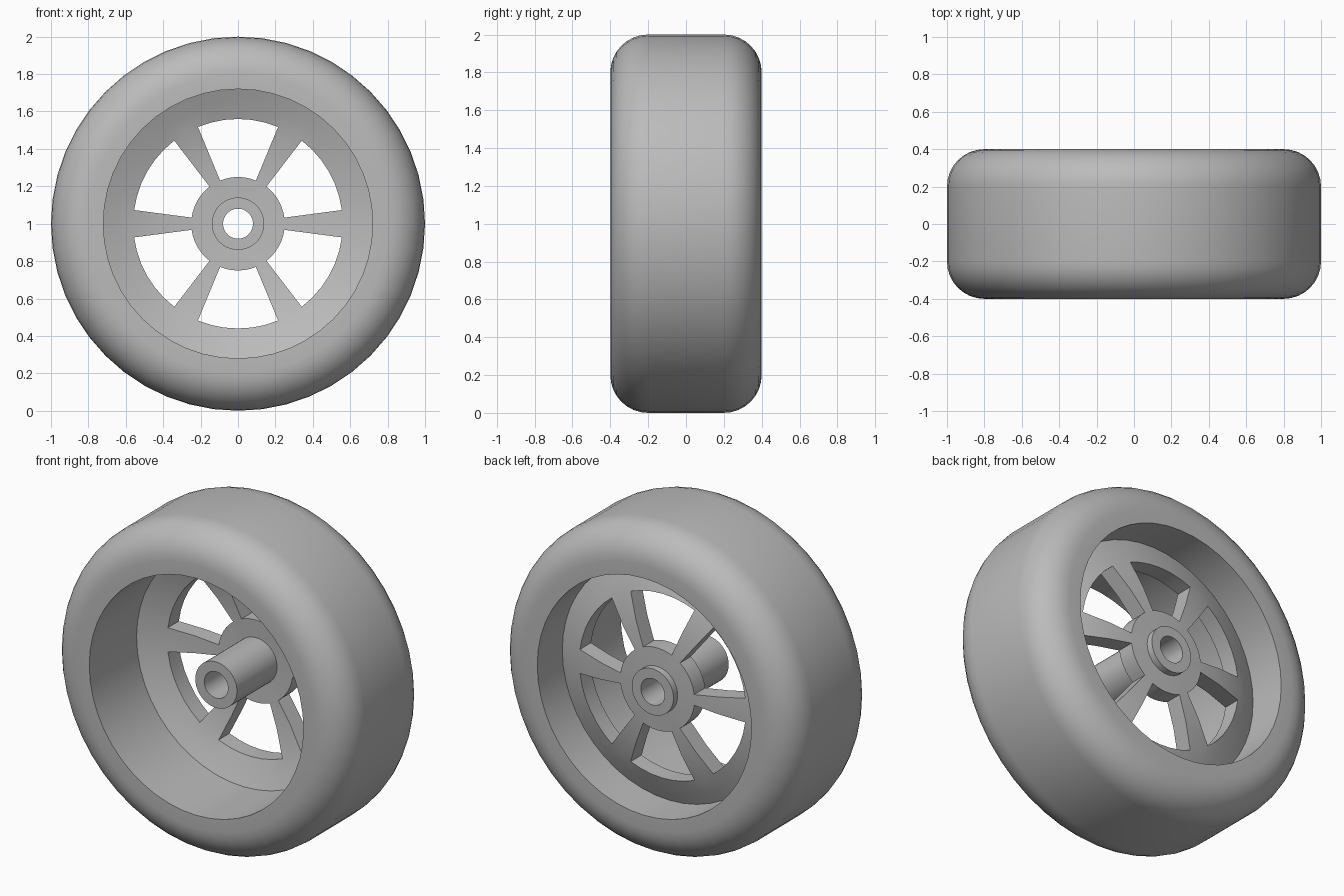
import bpy, bmesh
from math import sin, cos, pi, radians
from mathutils import Vector

if "Cube" in bpy.data.objects:
    bpy.data.objects.remove(bpy.data.objects["Cube"], do_unlink=True)

SEGMENTS = 48      # the spokes are two segments wide, the openings six
AXLE_HEIGHT = 1.0

grey = bpy.data.materials.new("plain_grey")
grey.use_nodes = True
colour = (0.5, 0.5, 0.5, 1)
grey.diffuse_color = colour
grey.node_tree.nodes["Principled BSDF"].inputs["Base Color"].default_value = colour


def ring(bm, radius, y):
    """Circle of vertices round the axle."""
    step = 2 * pi / SEGMENTS
    return [bm.verts.new((radius * cos(i * step), y, radius * sin(i * step)))
            for i in range(SEGMENTS)]


def finish(bm, name):
    bmesh.ops.recalc_face_normals(bm, faces=bm.faces[:])
    mesh = bpy.data.meshes.new(name)
    bm.to_mesh(mesh)
    bm.free()
    mesh.materials.append(grey)
    obj = bpy.data.objects.new(name, mesh)
    obj.location.z = AXLE_HEIGHT
    bpy.context.collection.objects.link(obj)
    bpy.ops.object.select_all(action='DESELECT')
    obj.select_set(True)
    bpy.context.view_layer.objects.active = obj
    bpy.ops.object.shade_smooth_by_angle(angle=radians(30))
    return obj


def lathe(name, profile):
    """Turn a closed (radius, y) outline round the axle."""
    bm = bmesh.new()
    rings = [ring(bm, r, y) for r, y in profile]
    for a, b in zip(rings, rings[1:] + rings[:1]):
        for i in range(SEGMENTS):
            k = (i + 1) % SEGMENTS
            bm.faces.new((a[i], a[k], b[k], b[i]))
    return finish(bm, name)


# Tyre: flat tread, rounded shoulders, straight inner wall
half_width, shoulder, bore, steps = 0.4, 0.2, 0.72, 8
arc = [(1 - shoulder + shoulder * sin(t * pi / 2 / steps),
        half_width - shoulder + shoulder * cos(t * pi / 2 / steps))
       for t in range(steps + 1)]
outline = [(bore, half_width)] + arc
outline += [(r, -y) for r, y in reversed(outline)]
lathe("tyre", outline)

# Hub tube through the middle
lathe("hub", [(0.14, -0.21), (0.14, 0.32), (0.08, 0.32), (0.08, -0.21)])

# Dished wheel disc with six spokes, made as two layers joined by walls
dish = [(0.73, 0.05), (0.64, 0.09), (0.56, 0.12), (0.40, 0.155),
        (0.25, 0.17), (0.13, 0.175)]
THICKNESS = 0.105
bm = bmesh.new()
front = [ring(bm, r, y) for r, y in dish]
back = [ring(bm, r, y + THICKNESS) for r, y in dish]
opposite = {f: b for fr, br in zip(front, back) for f, b in zip(fr, br)}
front_faces = []
for j in range(len(dish) - 1):
    in_spokes = 0.25 < (dish[j][0] + dish[j + 1][0]) / 2 < 0.56
    for i in range(SEGMENTS):
        if in_spokes and (i + 1) % 8 >= 2:
            continue
        k = (i + 1) % SEGMENTS
        front_faces.append(bm.faces.new(
            (front[j][i], front[j][k], front[j + 1][k], front[j + 1][i])))
rims = [e for e in bm.edges if len(e.link_faces) == 1]
for f in front_faces:
    bm.faces.new([opposite[v] for v in reversed(f.verts)])
for e in rims:
    a, b = e.verts
    bm.faces.new((a, b, opposite[b], opposite[a]))
loose = [v for v in bm.verts if not v.link_faces]
bmesh.ops.delete(bm, geom=loose, context='VERTS')
finish(bm, "spoked_disc")
